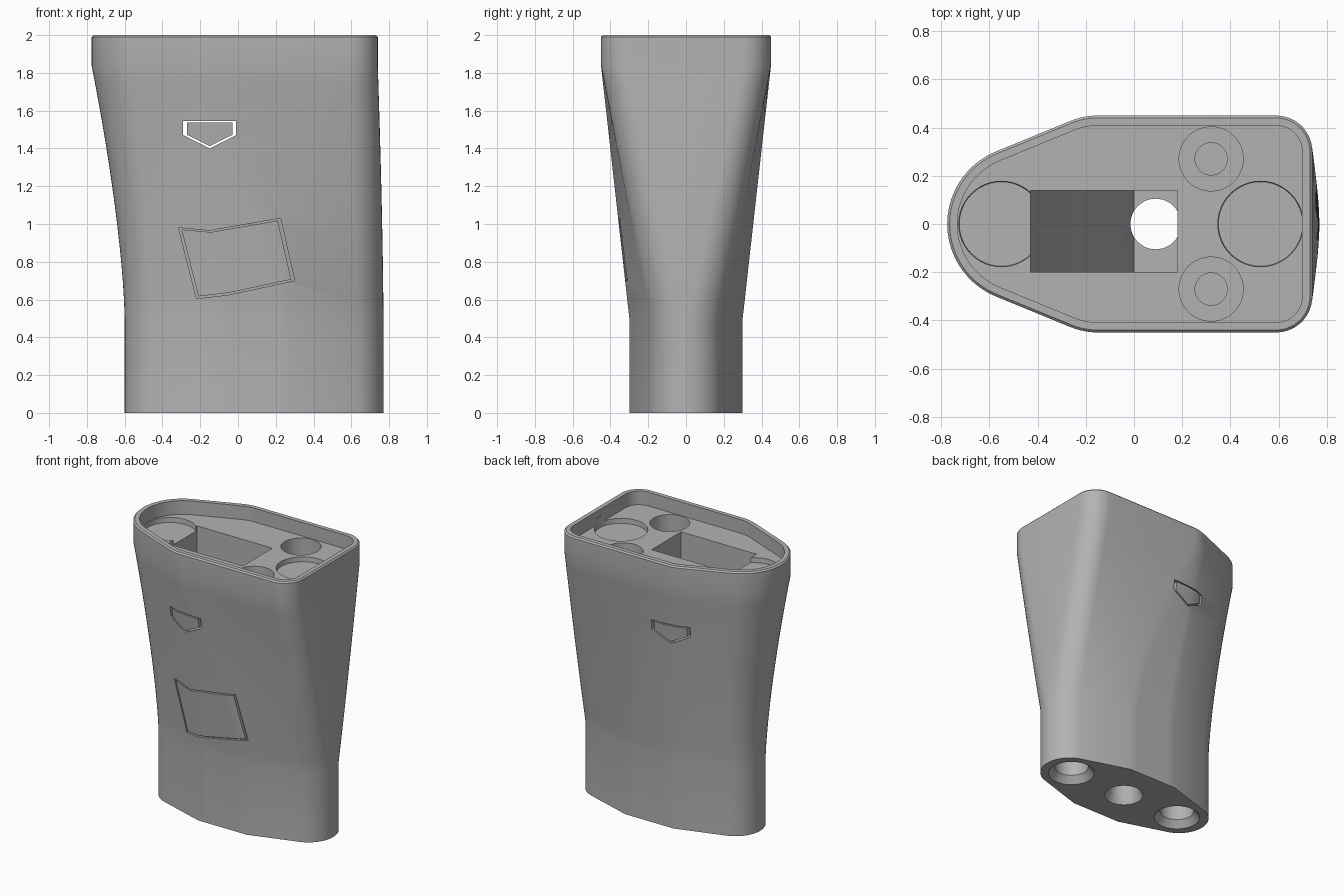
import bpy, bmesh
from math import radians, cos, sin

if "Cube" in bpy.data.objects:
    bpy.data.objects.remove(bpy.data.objects["Cube"], do_unlink=True)

grey = bpy.data.materials.new("mid_grey")
grey.use_nodes = True
grey.diffuse_color = (0.45, 0.45, 0.45, 1)
grey.node_tree.nodes["Principled BSDF"].inputs["Base Color"].default_value = grey.diffuse_color


def arc(cx, cy, r, a, b, n):
    angles = [radians(a + (b - a) * i / (n - 1)) for i in range(n)]
    return [(cx + r * cos(t), cy + r * sin(t)) for t in angles]


def mirrored(half):
    return half + [(x, -y) for x, y in reversed(half[1:-1])]


def top_profile(d=0):
    return mirrored(arc(-0.45, 0, 0.325 - d, 180, 112.3, 12)
                    + arc(-0.15, 0.15, 0.3 - d, 112.3, 90, 7)
                    + arc(0.59, 0.3, 0.15 - d, 90, 0, 12) + [(0.74 - d, 0)])


def foot_profile():
    flat = [(-0.11 + 0.39 * i / 6, 0.3) for i in range(7)]
    return mirrored(arc(-0.4, 0, 0.2, 180, 107.5, 12) + flat
                    + arc(0.57, 0, 0.2, 72.5, 7, 12) + [(0.77, 0)])


def make(name, rings, closed=False):
    """Skin a list of 3D rings; closed joins last to first, otherwise the ends are capped."""
    bm = bmesh.new()
    rows = [[bm.verts.new(p) for p in ring] for ring in rings]
    n = len(rows[0])
    pairs = list(zip(rows, rows[1:]))
    if closed:
        pairs.append((rows[-1], rows[0]))
    else:
        bm.faces.new(rows[0])
        bm.faces.new(rows[-1])
    for a, b in pairs:
        for i in range(n):
            j = (i + 1) % n
            bm.faces.new((a[i], a[j], b[j], b[i]))
    bmesh.ops.recalc_face_normals(bm, faces=bm.faces)
    mesh = bpy.data.meshes.new(name)
    bm.to_mesh(mesh)
    bm.free()
    mesh.materials.append(grey)
    ob = bpy.data.objects.new(name, mesh)
    bpy.context.collection.objects.link(ob)
    return ob


def at(profile, z, sy=1):
    return [(x, y * sy, z) for x, y in profile]


def loft(name, sy=1):
    foot, top = foot_profile(), top_profile()
    rings = [at(foot, 0, sy)]
    for i in range(15):
        t = i / 14
        f = t ** 1.5
        ring = [(a[0] + (b[0] - a[0]) * f, a[1] + (b[1] - a[1]) * t) for a, b in zip(foot, top)]
        rings.append(at(ring, 0.5 + 1.34 * t, sy))
    rings += [at(top, 1.99, sy), at(top_profile(0.01), 2, sy)]
    return make(name, rings)


def turned(name, x, y, steps):
    """Round cutter from (radius, z) steps."""
    return make(name, [at(arc(x, y, r, 0, 352.5, 48), z) for r, z in steps])


def outline(name, pts, k, y0, y1):
    """Thin frame-shaped cutter running along y."""
    cx = sum(p[0] for p in pts) / len(pts)
    cz = sum(p[1] for p in pts) / len(pts)
    inner = [(cx + (x - cx) * k, cz + (z - cz) * k) for x, z in pts]
    return make(name, [[(x, y, z) for x, z in ps]
                       for ps, y in ((pts, y0), (pts, y1), (inner, y1), (inner, y0))], True)


def cut(ob, cutter):
    mod = ob.modifiers.new("cut", 'BOOLEAN')
    mod.operation, mod.solver, mod.object = 'DIFFERENCE', 'EXACT', cutter
    bpy.context.view_layer.objects.active = ob
    bpy.ops.object.modifier_apply(modifier=mod.name)
    bpy.data.objects.remove(cutter, do_unlink=True)


body = loft("grip_body")

# Recessed top with a thin rim
FLOOR = 1.9
cut(body, make("top_recess", [at(top_profile(0.042), z) for z in (FLOOR, 2.1)]))

# Deep pocket with a steep ramp, open to the central hole
ramp = [(-0.43, 1.95), (-0.43, 1.35), (-0.25, 0.95), (-0.1, 0.6), (0, 0.4), (0.18, 0.4), (0.18, 1.95)]
cut(body, make("pocket", [[(x, y, z) for x, z in ramp] for y in (-0.2, 0.14)]))

# Shallow round seats and stepped screw holes in the recess floor
for x in (-0.55, 0.525):
    cut(body, turned("round_seat", x, 0, [(0.175, FLOOR - 0.035), (0.181, FLOOR + 0.05)]))
for y in (-0.27, 0.27):
    cut(body, turned("screw_hole", 0.32, y, [(0.067, 1.5), (0.067, 1.7), (0.133, 1.7), (0.133, 1.95)]))

# Countersunk holes in the underside, the middle one running through to the pocket
for x, wide, r, depth in ((-0.38, 0.155, 0.115, 0.3), (0.555, 0.155, 0.115, 0.3), (0.09, 0.13, 0.105, 0.55)):
    cut(body, turned("foot_hole", x, 0, [(wide, -0.05), (wide, 0), (r, 0.05), (r, depth)]))

# Shield outline cut right through both sides
shield = [(-0.29, 1.545), (-0.01, 1.545), (-0.01, 1.47), (-0.15, 1.4), (-0.29, 1.47)]
cut(body, outline("shield_cut", shield, 0.86, -0.6, 0.6))

# Tilted panel groove on the front, following the surface
panel = [(-0.315, 0.98), (-0.15, 0.965), (0.225, 1.03), (0.3, 0.7), (-0.05, 0.625), (-0.22, 0.605)]
groove = outline("panel_groove", panel, 0.945, -0.6, -0.05)
cut(groove, loft("groove_depth", 0.94))
cut(body, groove)

# Smooth walls with crisp edges
bpy.ops.object.select_all(action='DESELECT')
body.select_set(True)
bpy.context.view_layer.objects.active = body
bpy.ops.object.shade_smooth_by_angle(angle=radians(30))
